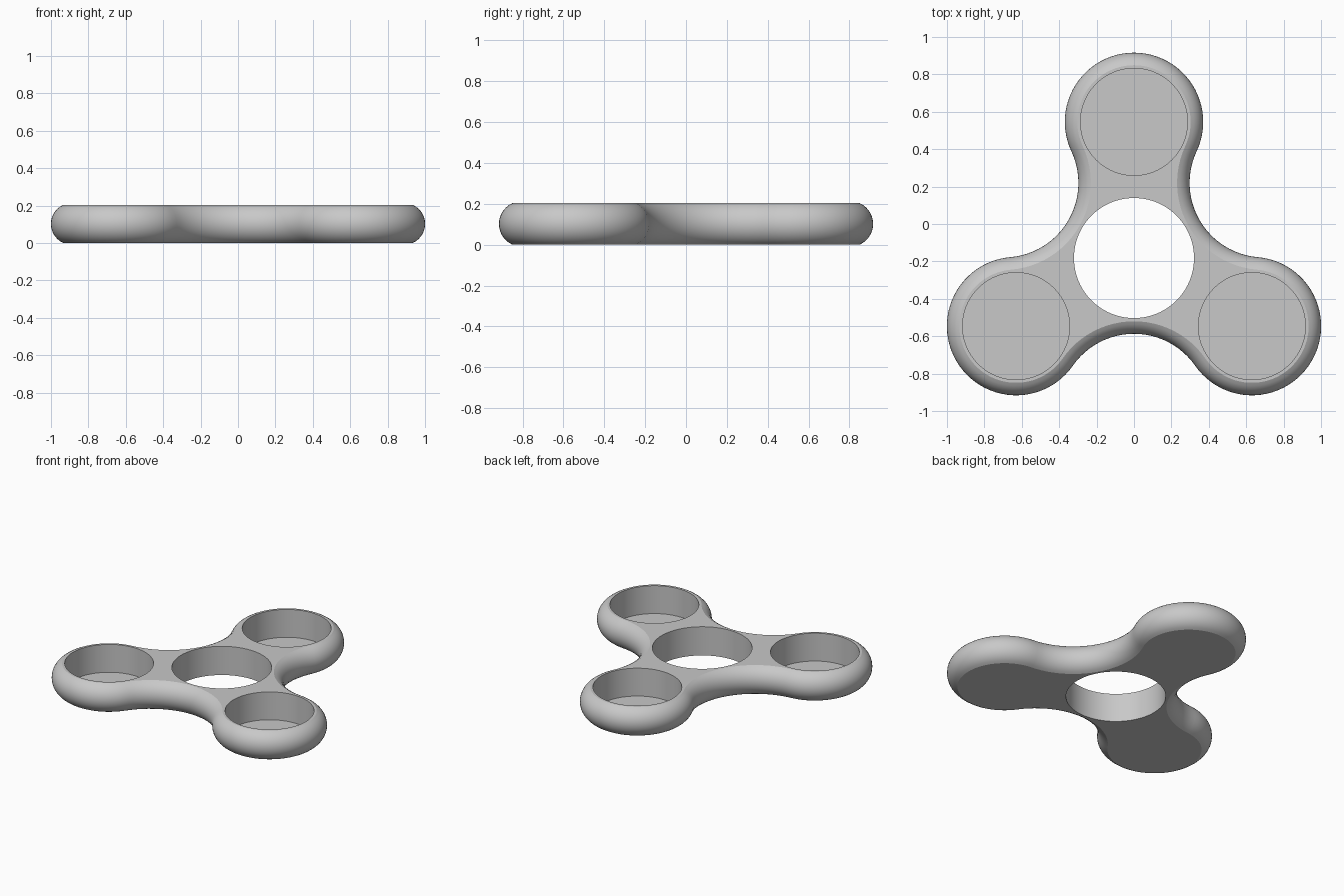
import bpy, bmesh
from math import pi, sin, cos, atan2, sqrt, asin
from mathutils import Vector, Matrix

cube = bpy.data.objects.get("Cube")
if cube:
    bpy.data.objects.remove(cube, do_unlink=True)

HEIGHT = 0.204
HUB_Y = -0.182       # centre of the middle hole
REACH = 0.728        # hub to lobe centre
LOBE_R = 0.37
VALLEY = 0.405       # hub to the narrowest point between lobes
BULGE = 0.067        # how far the rounded rim swells out
FLOOR = 0.006

# Single plastic colour
grey = bpy.data.materials.new("grey plastic")
grey.use_nodes = True
colour = (0.58, 0.58, 0.58, 1)
grey.diffuse_color = colour
grey.node_tree.nodes["Principled BSDF"].inputs["Base Color"].default_value = colour

# Valley arc tangent to two neighbouring lobes
gap = LOBE_R - VALLEY
valley_d = (REACH**2 - gap**2) / (REACH + 2 * gap)
valley_r = valley_d - VALLEY
lobe_c = Vector((REACH, 0))
valley_c = Vector((valley_d * cos(pi / 3), valley_d * sin(pi / 3)))
turn = atan2(valley_c.y, valley_c.x - REACH)


def arc(centre, radius, start, end, steps):
    return [centre + radius * Vector((cos(a), sin(a)))
            for a in (start + (end - start) * i / steps for i in range(steps))]


def outline(inset):
    """Three lobes joined by concave arcs, shrunk inward by inset."""
    third = arc(lobe_c, LOBE_R - inset, -turn, turn, 48)
    third += arc(valley_c, valley_r + inset, turn + pi, 5 * pi / 3 - turn, 24)
    points = []
    for k in range(3):
        rot = Matrix.Rotation(pi / 2 + k * 2 * pi / 3, 2)
        points += [rot @ p + Vector((0, HUB_Y)) for p in third]
    return points


# Body: outline lofted through a rounded rim profile
half = HEIGHT / 2
rim_r = (half**2 + BULGE**2) / (2 * BULGE)
rim_a = asin(half / rim_r)
bm = bmesh.new()
rings = []
LEVELS = 14
for i in range(LEVELS + 1):
    a = rim_a * (2 * i / LEVELS - 1)
    inset = rim_r * (1 - cos(a))
    z = half + rim_r * sin(a)
    rings.append([bm.verts.new((p.x, p.y, z)) for p in outline(inset)])
for low, high in zip(rings, rings[1:]):
    for i in range(len(low)):
        j = (i + 1) % len(low)
        bm.faces.new((low[i], low[j], high[j], high[i]))
bm.faces.new(rings[0][::-1])
bm.faces.new(rings[-1])
bmesh.ops.recalc_face_normals(bm, faces=bm.faces)
mesh = bpy.data.meshes.new("spinner_body")
bm.to_mesh(mesh)
bm.free()
body = bpy.data.objects.new("spinner_body", mesh)
bpy.context.collection.objects.link(body)
mesh.materials.append(grey)


def cut(name, x, y, radius, bottom):
    """Bore a round hole down from above to the given height."""
    depth = HEIGHT + 0.1 - bottom
    bpy.ops.mesh.primitive_cylinder_add(vertices=96, radius=radius, depth=depth,
                                        location=(x, y, bottom + depth / 2))
    cutter = bpy.context.object
    cutter.name = name
    cutter.hide_render = True
    cutter.data.materials.append(grey)
    bpy.ops.object.select_all(action='DESELECT')
    body.select_set(True)
    bpy.context.view_layer.objects.active = body
    mod = body.modifiers.new(name, 'BOOLEAN')
    mod.operation = 'DIFFERENCE'
    mod.solver = 'EXACT'
    mod.object = cutter
    bpy.ops.object.modifier_apply(modifier=mod.name)
    bpy.data.objects.remove(cutter, do_unlink=True)


# Through hole in the hub and a closed pocket in each lobe
cut("hub_hole", 0, HUB_Y, 0.321, -0.1)
for k in range(3):
    a = pi / 2 + k * 2 * pi / 3
    cut("lobe_pocket", REACH * cos(a), HUB_Y + REACH * sin(a), 0.286, FLOOR)

bpy.ops.object.shade_smooth_by_angle(angle=0.35)
